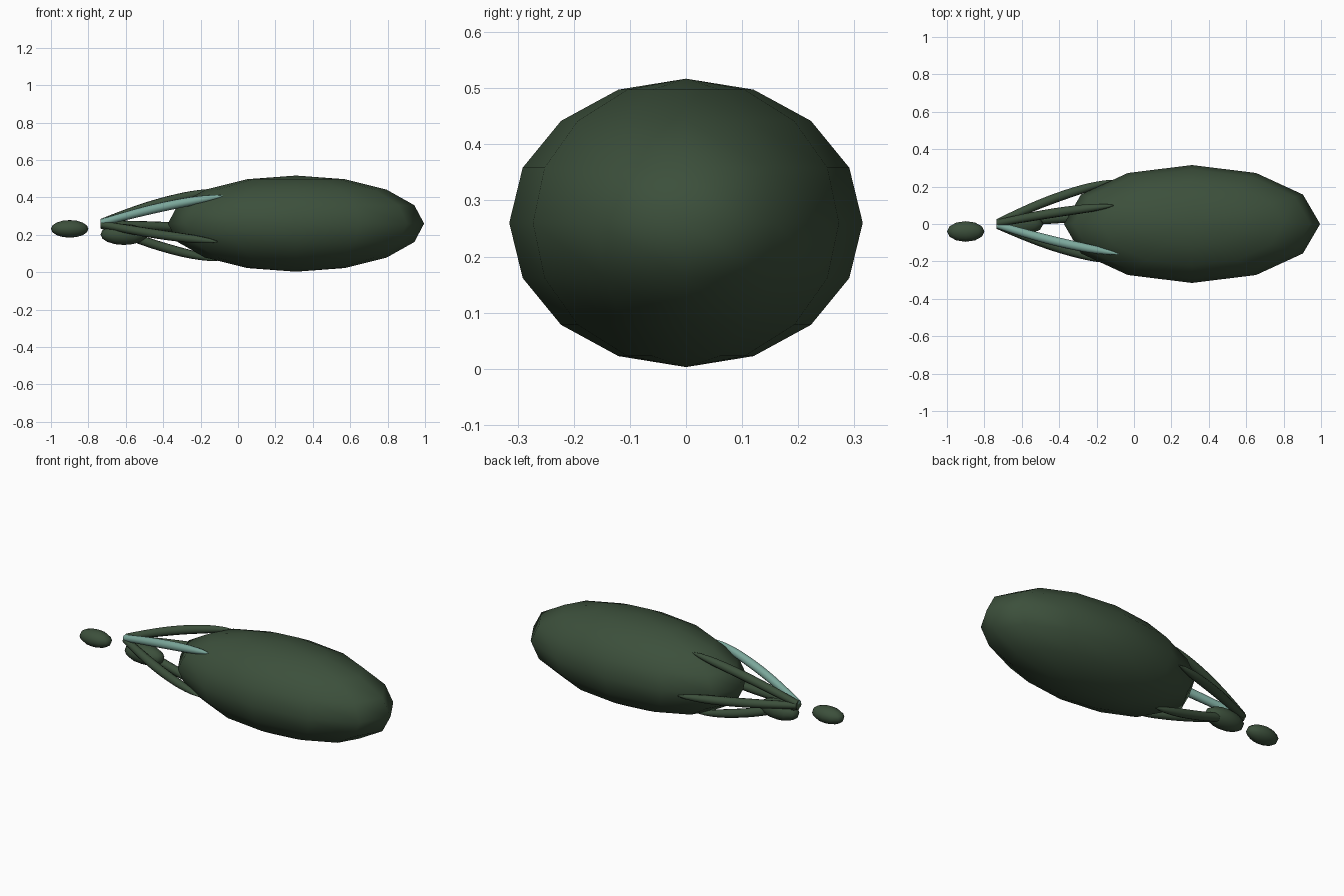
import bpy, bmesh, math
from mathutils import Vector

if "Cube" in bpy.data.objects:
    bpy.data.objects.remove(bpy.data.objects["Cube"])


def material(name, rgb):
    m = bpy.data.materials.new(name)
    m.diffuse_color = (*rgb, 1)
    m.use_nodes = True
    m.node_tree.nodes["Principled BSDF"].inputs["Base Color"].default_value = m.diffuse_color
    return m


DARK = material("dark green", (0.045, 0.079, 0.044))
PALE = material("pale teal", (0.20, 0.39, 0.33))


def finish(bm, name, mat):
    bmesh.ops.recalc_face_normals(bm, faces=bm.faces)
    for f in bm.faces:
        f.smooth = True
    mesh = bpy.data.meshes.new(name)
    bm.to_mesh(mesh)
    bm.free()
    mesh.materials.append(mat)
    ob = bpy.data.objects.new(name, mesh)
    bpy.context.collection.objects.link(ob)
    return ob


def ellipsoid(name, centre, radii):
    bm = bmesh.new()
    bmesh.ops.create_uvsphere(bm, u_segments=12, v_segments=8, radius=1)
    for v in bm.verts:
        v.co = Vector(c + r * p for c, r, p in zip(centre, radii, v.co))
    return finish(bm, name, DARK)


def arm(name, tip, mat, sides=10, steps=14):
    """Tapered, slightly bowed tube from the stem end to the tip."""
    base = Vector((-0.73, 0, 0.26))
    tip = Vector(tip)
    out = Vector((0, tip.y, tip.z - 0.26)).normalized()
    start = base + out * 0.008
    axis = (tip - start).normalized()
    side = axis.cross(out).normalized()
    up = side.cross(axis)
    bm = bmesh.new()
    rings = []
    for i in range(steps + 1):
        t = i / steps
        c = start.lerp(tip, t) + out * 0.018 * math.sin(math.pi * t)
        r = 0.019 + 0.006 * math.sin(math.pi * t)
        if t > 0.7:
            r *= math.sqrt(max(0.03, 1 - ((t - 0.7) / 0.3) ** 2))
        rings.append([bm.verts.new(c + r * (math.cos(a) * side + math.sin(a) * up))
                      for a in (2 * math.pi * k / sides for k in range(sides))])
    for lo, hi in zip(rings, rings[1:]):
        for k in range(sides):
            n = (k + 1) % sides
            bm.faces.new((lo[k], lo[n], hi[n], hi[k]))
    bm.faces.new(rings[0])
    bm.faces.new(rings[-1])
    return finish(bm, name, mat)


# Large body and the two small pods
ellipsoid("body", (0.31, 0, 0.26), (0.685, 0.315, 0.257))
ellipsoid("end_pod", (-0.90, -0.04, 0.232), (0.10, 0.055, 0.047))
ellipsoid("lower_pod", (-0.61, 0.0, 0.202), (0.125, 0.06, 0.056))

# Five arms spread evenly around the body's narrow end
for i in range(5):
    a = math.radians(137 + 72 * i)
    tip = (-0.08 if i == 0 else -0.11,
           0.232 * math.sin(a - math.pi / 2) * 1.0 if i else -0.16,
           0.26 + 0.2 * math.cos(a - math.pi / 2) if i else 0.408)
    if i:
        # Angle measured from +y toward +z, running from the first arm
        tip = (tip[0], 0.235 * math.cos(a), 0.26 + 0.2 * math.sin(a))
    arm("pale_arm" if i == 0 else f"arm_{i}", tip, PALE if i == 0 else DARK)

for ob in bpy.context.collection.objects:
    ob.select_set(True)
    bpy.context.view_layer.objects.active = ob
bpy.ops.object.shade_smooth_by_angle(angle=math.radians(60))
